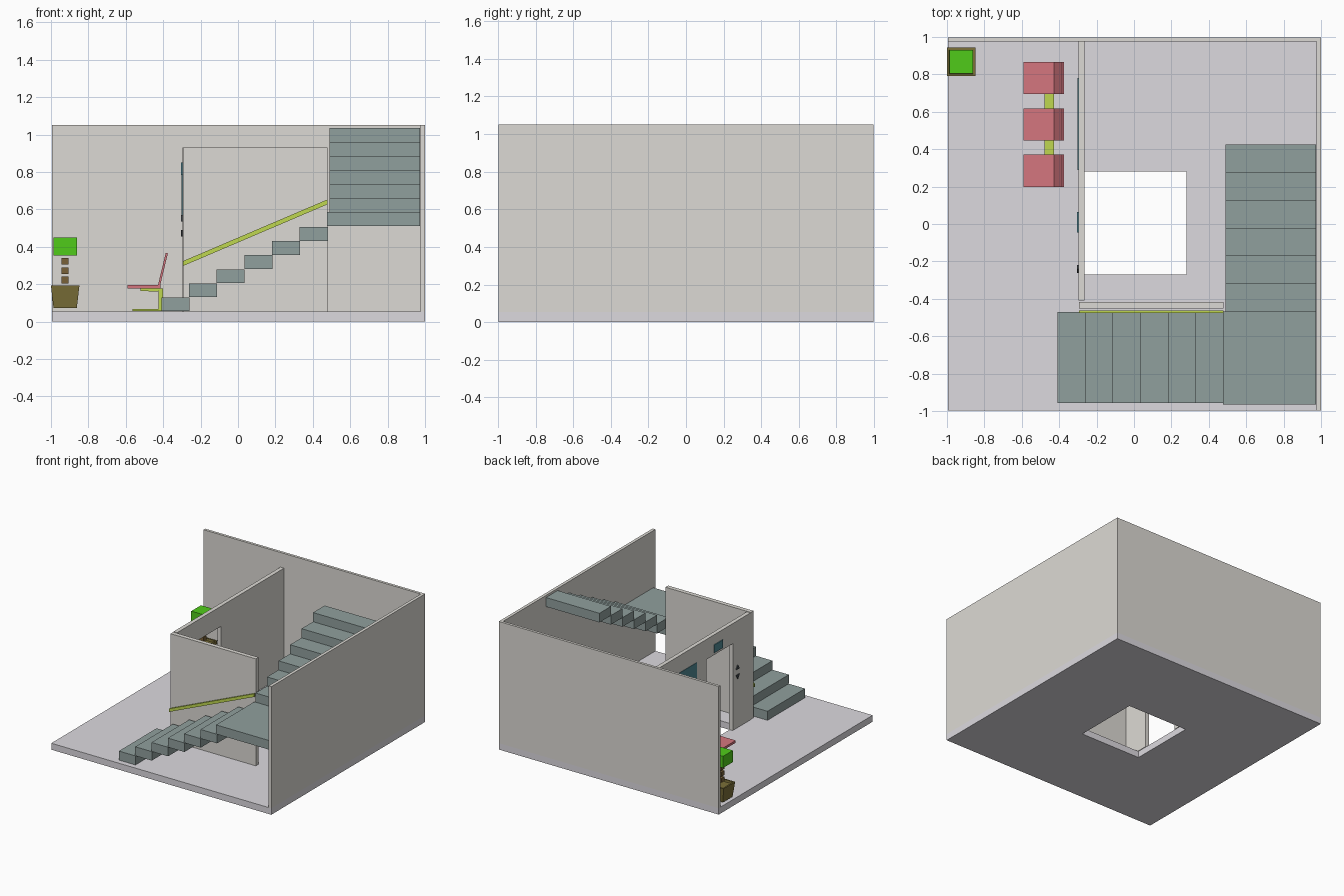
import bpy, bmesh
from mathutils import Vector

if "Cube" in bpy.data.objects:
    bpy.data.objects.remove(bpy.data.objects["Cube"])


def material(name, rgb):
    m = bpy.data.materials.new(name)
    m.diffuse_color = (*rgb, 1)
    m.use_nodes = True
    m.node_tree.nodes["Principled BSDF"].inputs["Base Color"].default_value = m.diffuse_color
    return m


WALL = material("wall_paint", (0.72, 0.70, 0.66))
FLOOR = material("floor_tile", (0.72, 0.70, 0.74))
STEP = material("step_stone", (0.28, 0.35, 0.34))
LIME = material("lime_metal", (0.52, 0.68, 0.08))
RED = material("seat_red", (0.66, 0.18, 0.21))
POT = material("pot_clay", (0.20, 0.16, 0.04))
TRUNK = material("trunk_wood", (0.19, 0.12, 0.04))
LEAF = material("leaf_green", (0.08, 0.60, 0.01))
GLASS = material("display_teal", (0.08, 0.25, 0.30))
DARK = material("button_dark", (0.06, 0.07, 0.08))


def finish(name, bm, mat):
    bmesh.ops.recalc_face_normals(bm, faces=bm.faces)
    me = bpy.data.meshes.new(name)
    bm.to_mesh(me)
    bm.free()
    me.materials.append(mat)
    ob = bpy.data.objects.new(name, me)
    bpy.context.collection.objects.link(ob)
    return ob


def prism(name, pts, axis, a, b, mat):
    """Extrude a 2D profile along an axis from a to b."""
    put = {"x": lambda p: (a, p[0], p[1]),
           "y": lambda p: (p[0], a, p[1]),
           "z": lambda p: (p[0], p[1], a)}[axis]
    bm = bmesh.new()
    face = bm.faces.new([bm.verts.new(put(p)) for p in pts])
    ext = bmesh.ops.extrude_face_region(bm, geom=[face])
    move = Vector([b - a if axis == k else 0 for k in "xyz"])
    bmesh.ops.translate(bm, vec=move,
                        verts=[v for v in ext["geom"] if isinstance(v, bmesh.types.BMVert)])
    return finish(name, bm, mat)


def box(name, x, y, z, mat):
    return prism(name, [(x[0], y[0]), (x[1], y[0]), (x[1], y[1]), (x[0], y[1])],
                 "z", z[0], z[1], mat)


# floor slab with the square shaft opening
bm = bmesh.new()


def ring(x0, x1, y0, y1):
    return [bm.verts.new((x, y, 0)) for x, y in ((x0, y0), (x1, y0), (x1, y1), (x0, y1))]


outer = ring(-0.995, 1, -0.997, 0.997)
inner = ring(-0.27, 0.28, -0.27, 0.28)
faces = [bm.faces.new((outer[i], outer[(i + 1) % 4], inner[(i + 1) % 4], inner[i]))
         for i in range(4)]
ext = bmesh.ops.extrude_face_region(bm, geom=faces)
bmesh.ops.translate(bm, vec=(0, 0, 0.053),
                    verts=[v for v in ext["geom"] if isinstance(v, bmesh.types.BMVert)])
finish("floor", bm, FLOOR)

# outer walls as one L-shaped plan
prism("outer_walls", [(-0.995, 0.975), (0.975, 0.975), (0.975, -0.997), (1, -0.997),
                      (1, 0.997), (-0.995, 0.997)], "z", 0.053, 1.05, WALL)

# lift wall with doorway, and the wall beside the stairs
prism("lift_wall", [(-0.41, 0.053), (-0.18, 0.053), (-0.18, 0.765), (0.16, 0.765),
                    (0.16, 0.053), (0.975, 0.053), (0.975, 0.93), (-0.41, 0.93)],
      "x", -0.298, -0.265, WALL)
box("stair_wall", (-0.295, 0.478), (-0.452, -0.417), (0.053, 0.93), WALL)

# lift display, call buttons and notice panel
box("lift_display", (-0.305, -0.297), (-0.045, 0.065), (0.785, 0.85), GLASS)
box("wall_panel", (-0.301, -0.297), (0.29, 0.78), (0.57, 0.79), GLASS)
for name, base, tip in (("button_up", 0.535, 0.57), ("button_down", 0.49, 0.455)):
    prism(name, [(-0.262, base), (-0.218, base), (-0.24, tip)], "x", -0.305, -0.297, DARK)

# lower flight, landing, upper flight
for i in range(6):
    x, z = -0.41 + 0.148 * i, 0.056 + 0.075 * i
    box(f"lower_step_{i + 1}", (x, x + 0.15), (-0.957, -0.47), (z, z + 0.074), STEP)
box("landing", (0.477, 0.972), (-0.965, -0.468), (0.51, 0.585), STEP)
for i in range(6):
    y, z = -0.47 + 0.149 * i, 0.585 + 0.075 * i
    box(f"upper_step_{i + 1}", (0.488, 0.972), (y, y + 0.15), (z, z + 0.075), STEP)

# sloping handrail
prism("handrail", [(-0.293, 0.298), (0.478, 0.627), (0.478, 0.653), (-0.293, 0.324)],
      "y", -0.476, -0.462, LIME)

# row of three seats with slanted backs
for i, y in enumerate((0.285, 0.532, 0.78)):
    ys = (y - 0.086, y + 0.086)
    box(f"seat_{i + 1}", (-0.59, -0.415), ys, (0.176, 0.195), RED)
    prism(f"seat_back_{i + 1}", [(-0.428, 0.195), (-0.416, 0.195), (-0.375, 0.365),
                                 (-0.386, 0.369)], "y", *ys, RED)

# bench beam and C-shaped legs
box("bench_beam", (-0.478, -0.428), (0.26, 0.80), (0.160, 0.176), LIME)
for i, y in enumerate((0.285, 0.78)):
    prism(f"bench_leg_{i + 1}", [(-0.565, 0.056), (-0.402, 0.056), (-0.402, 0.176),
                                 (-0.52, 0.176), (-0.52, 0.164), (-0.424, 0.164),
                                 (-0.424, 0.068), (-0.565, 0.068)],
          "y", y - 0.025, y + 0.025, LIME)

# potted plant: tapered pot with recessed soil, trunk blocks, square crown
PX, PY = -0.924, 0.867
bm = bmesh.new()
loops = []
for r, z in ((0.062, 0.072), (0.076, 0.192), (0.064, 0.192), (0.062, 0.175)):
    loops.append([bm.verts.new((PX + r * sx, PY + r * sy, z))
                  for sx, sy in ((-1, -1), (1, -1), (1, 1), (-1, 1))])
for lo, hi in zip(loops, loops[1:]):
    for i in range(4):
        bm.faces.new((lo[i], lo[(i + 1) % 4], hi[(i + 1) % 4], hi[i]))
bm.faces.new(loops[0])
bm.faces.new(loops[-1])
finish("pot", bm, POT)


def plant_block(name, r, z0, z1, mat):
    box(name, (PX - r, PX + r), (PY - r, PY + r), (z0, z1), mat)


for i in range(3):
    plant_block(f"trunk_{i + 1}", 0.019, 0.205 + 0.05 * i, 0.24 + 0.05 * i, TRUNK)
plant_block("leaves", 0.063, 0.354, 0.45, LEAF)
